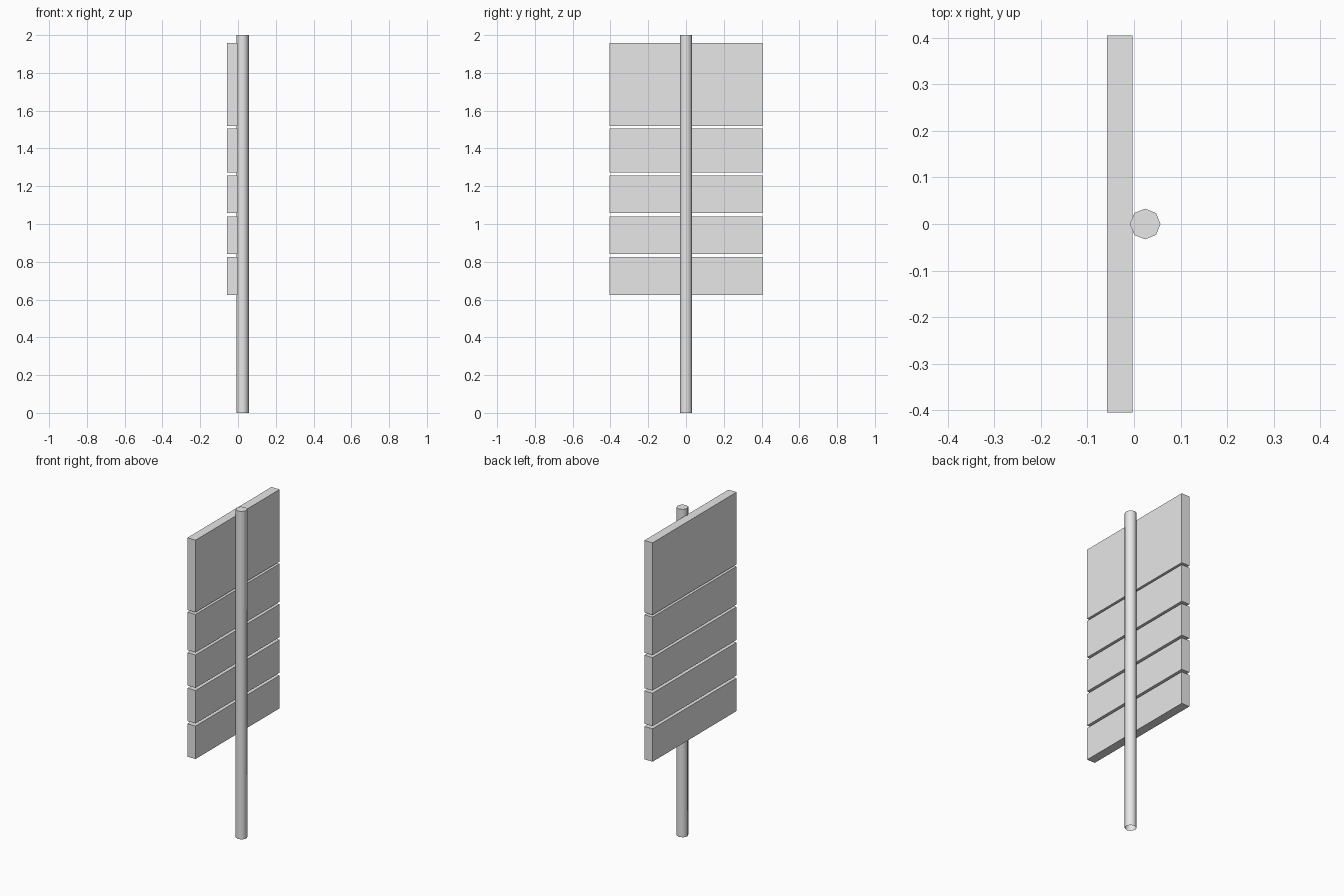
import bpy
import bmesh
import math
from mathutils import Matrix, Vector

cube = bpy.data.objects.get("Cube")
if cube:
    bpy.data.objects.remove(cube, do_unlink=True)

grey = bpy.data.materials.new("light_grey")
grey.use_nodes = True
grey.diffuse_color = (0.8, 0.8, 0.8, 1)
grey.node_tree.nodes["Principled BSDF"].inputs["Base Color"].default_value = grey.diffuse_color


def add_object(name, bm):
    mesh = bpy.data.meshes.new(name)
    bm.to_mesh(mesh)
    bm.free()
    mesh.materials.append(grey)
    obj = bpy.data.objects.new(name, mesh)
    bpy.context.collection.objects.link(obj)
    return obj


def add_panel(name, bottom, top):
    low, high = Vector((-0.058, -0.405, bottom)), Vector((-0.003, 0.405, top))
    bm = bmesh.new()
    bmesh.ops.create_cube(bm, size=1)
    bmesh.ops.scale(bm, vec=high - low, verts=bm.verts)
    bmesh.ops.translate(bm, vec=(low + high) / 2, verts=bm.verts)
    return add_object(name, bm)


# Stacked sign panels: a tall header and four rows below it
add_panel("header_panel", 1.518, 1.958)
add_panel("upper_panel", 1.273, 1.505)
for i, bottom in enumerate((1.057, 0.84, 0.623)):
    add_panel(f"lower_panel_{i + 1}", bottom, bottom + 0.201)

# Eight-sided pole, open at the foot
bm = bmesh.new()
bmesh.ops.create_cone(bm, cap_ends=True, segments=8, radius1=0.033, radius2=0.033,
                      depth=2, matrix=Matrix.Translation((0.024, 0, 1)))
foot = [f for f in bm.faces if f.normal.z < -0.9]
bmesh.ops.delete(bm, geom=foot, context="FACES_ONLY")
pole = add_object("pole", bm)

# Smooth sides with a sharp top rim
bpy.ops.object.select_all(action="DESELECT")
pole.select_set(True)
bpy.context.view_layer.objects.active = pole
bpy.ops.object.shade_smooth_by_angle(angle=math.radians(50))
